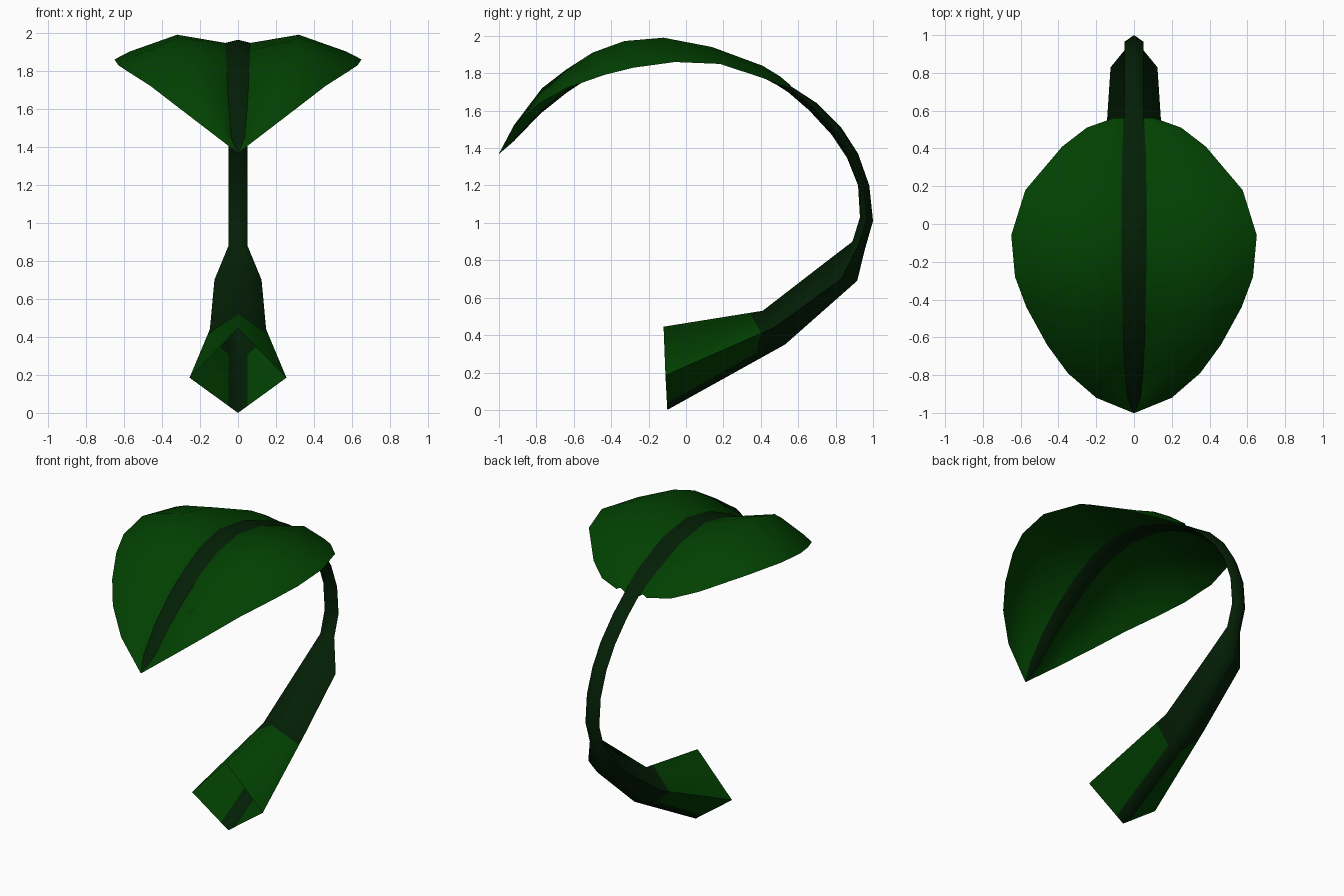
import bpy, bmesh, math
from mathutils import Vector

if "Cube" in bpy.data.objects:
    bpy.data.objects.remove(bpy.data.objects["Cube"])


def material(name, rgb):
    m = bpy.data.materials.new(name)
    m.diffuse_color = (*rgb, 1)
    m.use_nodes = True
    m.node_tree.nodes["Principled BSDF"].inputs["Base Color"].default_value = m.diffuse_color
    return m


LEAF = material("leaf_green", (0.0005, 0.052, 0.0005))
STEM = material("stem_dark_green", (0.001, 0.0135, 0.0015))


def finish(bm, name, mats, angle):
    bmesh.ops.remove_doubles(bm, verts=bm.verts, dist=0.0005)
    bmesh.ops.recalc_face_normals(bm, faces=bm.faces)
    me = bpy.data.meshes.new(name)
    bm.to_mesh(me)
    bm.free()
    for m in mats:
        me.materials.append(m)
    ob = bpy.data.objects.new(name, me)
    bpy.context.collection.objects.link(ob)
    bpy.ops.object.select_all(action='DESELECT')
    ob.select_set(True)
    bpy.context.view_layer.objects.active = ob
    bpy.ops.object.shade_smooth_by_angle(angle=math.radians(angle))
    return ob


# Midrib rows, tip to leaf base: y, z, half width
RIB = [(-1, 1.37, 0.004), (-0.92, 1.45, 0.035), (-0.78, 1.60, 0.048),
       (-0.64, 1.715, 0.055), (-0.47, 1.83, 0.06), (-0.31, 1.905, 0.064),
       (-0.10, 1.947, 0.067), (0.15, 1.91, 0.066), (0.40, 1.81, 0.062),
       (0.50, 1.755, 0.055), (0.56, 1.715, 0.05)]
# Crest line of each blade half
CREST = [(0.004, -1, 1.37), (0.10, -0.92, 1.515), (0.18, -0.77, 1.72),
         (0.24, -0.64, 1.82), (0.29, -0.50, 1.91), (0.32, -0.33, 1.972),
         (0.32, -0.12, 1.99), (0.28, 0.14, 1.94), (0.19, 0.41, 1.84),
         (0.14, 0.50, 1.785), (0.08, 0.56, 1.735)]
# Outer rim of each blade half
RIM = [(0.004, -1, 1.37), (0.20, -0.92, 1.52), (0.35, -0.79, 1.635),
       (0.46, -0.64, 1.72), (0.57, -0.44, 1.79), (0.63, -0.28, 1.83),
       (0.65, -0.06, 1.86), (0.575, 0.18, 1.85), (0.38, 0.41, 1.775),
       (0.25, 0.51, 1.735), (0.11, 0.56, 1.72)]


# Leaf blade: two folded halves
def blade():
    bm = bmesh.new()
    for side in (1, -1):
        rows = []
        for (y, z, w), c, r in zip(RIB, CREST, RIM):
            a, c, r = Vector((w, y, z)), Vector(c), Vector(r)
            pts = [a, c, c.lerp(r, 0.75) + Vector((0, 0, 0.015 * r.x)), r]
            rows.append([bm.verts.new((p.x * side, p.y, p.z)) for p in pts])
        for p, q in zip(rows, rows[1:]):
            for i in range(3):
                f = [p[i], p[i + 1], q[i + 1], q[i]]
                bm.faces.new(f if side > 0 else f[::-1])
    finish(bm, "leaf_blade", [LEAF], 60)


# Stem sections, foot to leaf: outer ridge, side, inner ridge as (y, z), half width
FOOT = ((-0.10, 0.0), (-0.11, 0.185), (-0.12, 0.445), 0.255)
BEND = ((0.53, 0.35), (0.47, 0.44), (0.41, 0.53), 0.148)
STALK = [((1.0, 1.01), (0.93, 1.03)), ((0.98, 1.20), (0.92, 1.20)),
         ((0.92, 1.37), (0.86, 1.35)), ((0.83, 1.51), (0.78, 1.47)),
         ((0.70, 1.64), (0.66, 1.60))]


def mix(a, b, t):
    return tuple(u + (v - u) * t for u, v in zip(a, b))


def stem():
    # Colour change line just before the bend, bowed toward the sides
    cut = tuple(mix(FOOT[k], BEND[k], t) for k, t in enumerate((0.74, 0.88, 0.87)))
    sections = [FOOT, (*cut, 0.161), BEND,
                ((0.915, 0.69), (0.83, 0.70), (0.74, 0.785), 0.124),
                ((0.957, 0.86), (0.92, 0.88), (0.89, 0.90), 0.05)]
    sections += [(o, mix(o, i, 0.5), i, 0.05) for o, i in STALK]
    # Midrib: shallow ridge above and below the blade
    for y, z, w in reversed(RIB):
        s = w / 0.06
        t = 0.5 * max(0, y)
        sections.append(((y + 0.02 * t, z + 0.015 * s), (y, z),
                         (y - 0.04 * t, z - 0.022 * s), w))
    bm = bmesh.new()
    rings = []
    for o, m, i, w in sections:
        t = min(0.8, 0.05 / w)
        s = mix(o, m, t)
        ring = [(0, *o), (w * t, *s), (w, *m), (0, *i), (-w, *m), (-w * t, *s)]
        rings.append([bm.verts.new(p) for p in ring])
    for n, (p, q) in enumerate(zip(rings, rings[1:])):
        for k in range(6):
            j = (k + 1) % 6
            f = bm.faces.new((p[k], p[j], q[j], q[k]))
            # Open foot is leaf green except for the dark keel strip
            f.material_index = 1 if n == 0 and k in (1, 2, 3, 4) else 0
    finish(bm, "stem_and_midrib", [STEM, LEAF], 89)


blade()
stem()
